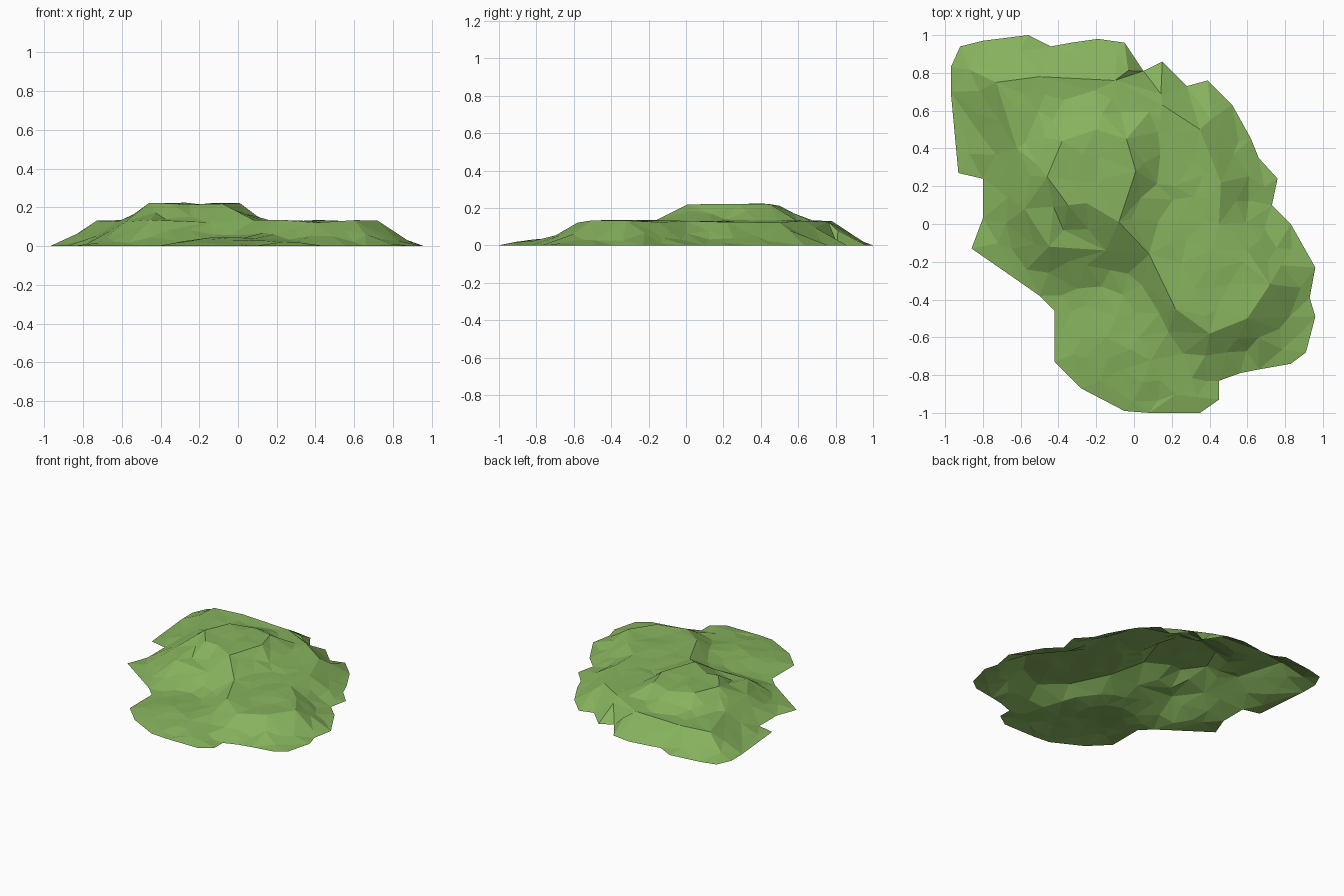
import bpy
import random
from mathutils import Vector
from mathutils.geometry import delaunay_2d_cdt, intersect_point_line

random.seed(4)

cube = bpy.data.objects.get("Cube")
if cube:
    bpy.data.objects.remove(cube)


def ring(*flat):
    """Closed ring of 2D points given in hundredths of a unit."""
    return [Vector((x, y)) / 100 for x, y in zip(flat[::2], flat[1::2])]


# Ragged foot of the hill, clockwise from the back corner
shore = ring(-92, 94, -80, 97, -56, 100, -44, 94, -33, 96, -19, 98, -5, 96, 5, 81,
             15, 86, 28, 73, 39, 76, 52, 63, 62, 45, 66, 35, 76, 24, 73, 10, 83, 0,
             96, -23, 93, -39, 96, -49, 91, -68, 83, -74, 66, -77, 56, -79, 45, -83,
             45, -93, 35, -100, 8, -100, -5, -99, -28, -87, -42, -73, -42, -46,
             -50, -38, -60, -31, -86, -13, -80, 3, -80, 24, -93, 27, -97, 70, -97, 83)

# Rims of the lower terrace and of the flat summit
terrace = ring(-73, 75, -50, 78, -10, 76, 15, 63, 35, 50, 46, 22, 45, 0, 60, -14,
               72, -32, 60, -50, 40, -58, 22, -45, 8, -16, -15, -14, -45, -12,
               -58, 8, -62, 40)
summit = ring(-46, 25, -38, 44, -20, 50, -4, 45, 1, 28, -8, 1, -25, 11, -35, 10)

TERRACE_HEIGHT = 0.135
SUMMIT_HEIGHT = 0.225
APRON_HEIGHT = 0.045
SLOPE = 0.62


def sides(loop):
    return zip(loop, loop[1:] + loop[:1])


def rim_distance(point, loop):
    """Distance from a point to the nearest side of a ring."""
    nearest = []
    for a, b in sides(loop):
        hit, factor = intersect_point_line(point, a, b)
        closest = a.lerp(b, min(max(factor, 0), 1))
        nearest.append((point - closest).length)
    return min(nearest)


def inside(point, loop):
    odd = False
    for a, b in sides(loop):
        if (a.y > point.y) != (b.y > point.y):
            crossing = a.x + (point.y - a.y) * (b.x - a.x) / (b.y - a.y)
            odd ^= point.x < crossing
    return odd


def outside_distance(point, loop):
    return 0 if inside(point, loop) else rim_distance(point, loop)


def height(point):
    """Low apron, then a terrace, then the summit, joined by even slopes."""
    shore_gap = rim_distance(point, shore)
    if shore_gap < 0.005:
        return 0
    apron = min(APRON_HEIGHT, shore_gap * 0.22)
    lower = TERRACE_HEIGHT - SLOPE * outside_distance(point, terrace)
    upper = SUMMIT_HEIGHT - SLOPE * outside_distance(point, summit)
    ground = min(max(apron, lower, upper), shore_gap * 1.2)
    return max(ground - random.uniform(0, 0.014), 0.004)


# Scattered inner points, kept clear of the rims so that no sliver faces appear
loops = (shore, terrace, summit)
points = [p for loop in loops for p in loop]
STEP = 0.115
CELLS = 9
for row in range(-CELLS, CELLS + 1):
    for column in range(-CELLS, CELLS + 1):
        offset = Vector((random.uniform(-1, 1), random.uniform(-1, 1))) * STEP * 0.3
        point = Vector((column + 0.5 * (row % 2), row)) * STEP + offset
        clear = min(rim_distance(point, loop) for loop in loops) > STEP * 0.4
        if clear and inside(point, shore):
            points.append(point)

# Keep every rim as a row of edges
edges = []
start = 0
for loop in loops:
    count = len(loop)
    edges += [(start + i, start + (i + 1) % count) for i in range(count)]
    start += count

flat_points, _, triangles, *_ = delaunay_2d_cdt(points, edges, [], 1, 0.0001)

# Faceted open sheet of grass
vertices = [(p.x, p.y, height(p)) for p in flat_points]
faces = []
for triangle in triangles:
    a, b, c = (flat_points[i] for i in triangle)
    if inside((a + b + c) / 3, shore):
        faces.append(triangle if (b - a).cross(c - a) > 0 else triangle[::-1])

mesh = bpy.data.meshes.new("grassy_hill")
mesh.from_pydata(vertices, [], faces)
mesh.update()

grass = bpy.data.materials.new("grass_green")
grass.use_nodes = True
colour = (0.24, 0.45, 0.11, 1)
grass.diffuse_color = colour
shader = next(n for n in grass.node_tree.nodes if n.type == "BSDF_PRINCIPLED")
shader.inputs["Base Color"].default_value = colour
shader.inputs["Roughness"].default_value = 0.9
mesh.materials.append(grass)

hill = bpy.data.objects.new("grassy_hill", mesh)
bpy.context.collection.objects.link(hill)
